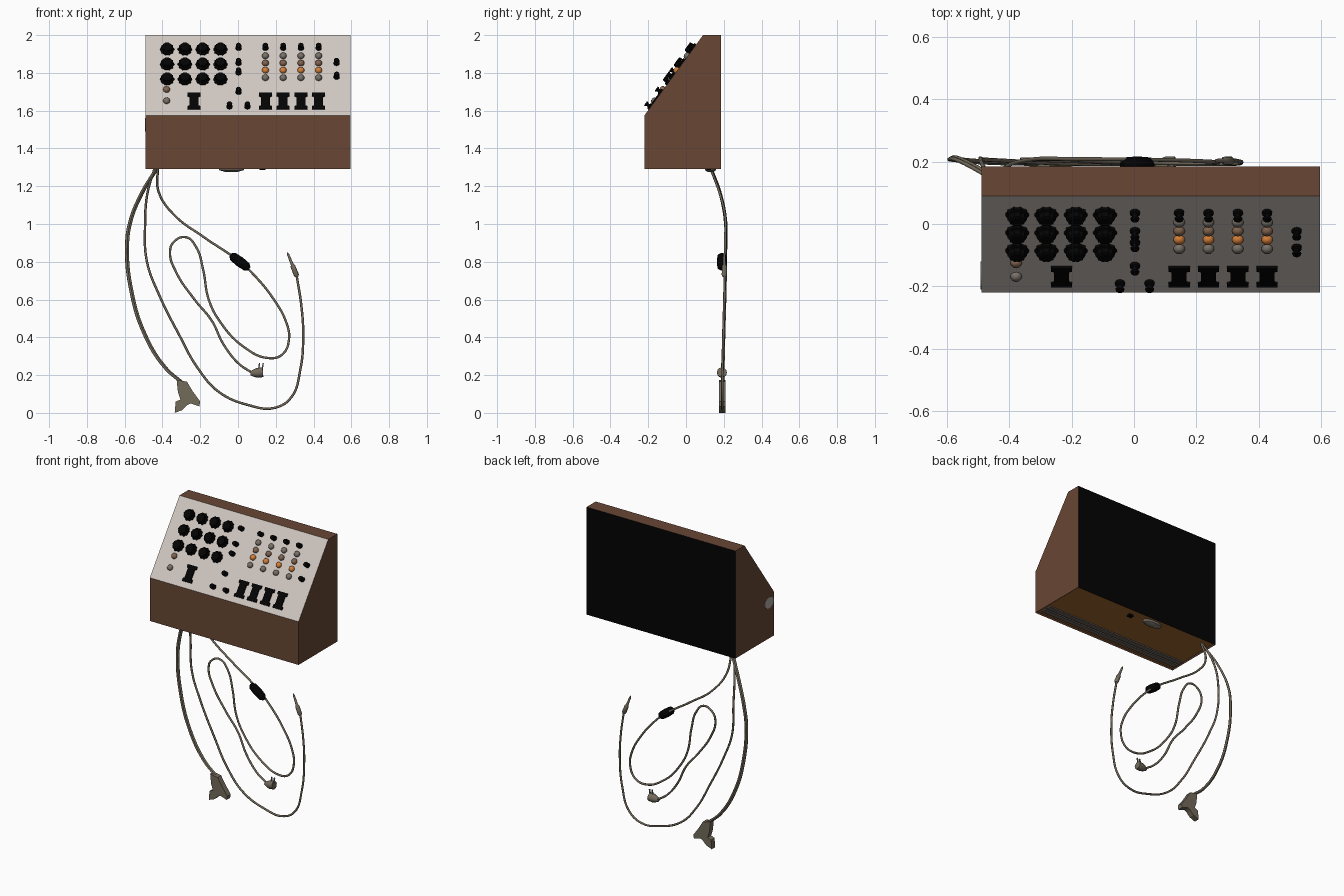
import bpy, bmesh, math
from mathutils import Matrix, Vector

if "Cube" in bpy.data.objects:
    bpy.data.objects.remove(bpy.data.objects["Cube"])


def colour(name, r, g, b):
    m = bpy.data.materials.new(name)
    m.use_nodes = True
    m.diffuse_color = (r, g, b, 1)
    bsdf = m.node_tree.nodes["Principled BSDF"]
    bsdf.inputs["Base Color"].default_value = (r, g, b, 1)
    bsdf.inputs["Roughness"].default_value = 0.7
    return m


wood = colour("wood brown", .138, .062, .034)
cream = colour("panel cream", .63, .57, .53)
black = colour("black", .001, .001, .001)
inner = colour("underside brown", .34, .13, .03)
grey = colour("metal grey", .19, .165, .14)
cord = colour("cord grey", .17, .145, .105)
orange = colour("orange", .65, .21, .04)
tan = colour("dull tan", .22, .125, .075)
dark = colour("dark grey", .13, .11, .095)
badge = colour("badge grey", .42, .4, .38)


def add(name, bm, mats, matrix=Matrix(), smooth=False):
    bmesh.ops.recalc_face_normals(bm, faces=bm.faces[:])
    me = bpy.data.meshes.new(name)
    bm.to_mesh(me)
    bm.free()
    ob = bpy.data.objects.new(name, me)
    bpy.context.collection.objects.link(ob)
    ob.matrix_world = matrix
    for m in mats:
        me.materials.append(m)
    if smooth:
        bpy.ops.object.select_all(action='DESELECT')
        ob.select_set(True)
        bpy.context.view_layer.objects.active = ob
        bpy.ops.object.shade_smooth_by_angle(angle=math.radians(40))


def prism(points, depth):
    """Extrude a closed outline along local z."""
    bm = bmesh.new()
    face = bm.faces.new([bm.verts.new((x, y, 0)) for x, y in points])
    out = bmesh.ops.extrude_face_region(bm, geom=[face])
    moved = [v for v in out["geom"] if isinstance(v, bmesh.types.BMVert)]
    bmesh.ops.translate(bm, verts=moved, vec=(0, 0, depth))
    return bm


def lathe(name, profile, matrix, mat, segs=16, flute=0):
    """Turn (radius, height) pairs about local z, optionally with ridges."""
    bm = bmesh.new()
    rings = []
    for r, h in profile:
        ring = []
        for i in range(segs):
            a = math.tau * i / segs
            q = r * (1 - flute * (i % 2))
            ring.append(bm.verts.new((q * math.cos(a), q * math.sin(a), h)))
        rings.append(ring)
    for lo, hi in zip(rings, rings[1:]):
        for i in range(segs):
            j = (i + 1) % segs
            bm.faces.new((lo[i], lo[j], hi[j], hi[i]))
    bm.faces.new(rings[0])
    bm.faces.new(rings[-1])
    add(name, bm, [mat], matrix, smooth=not flute)


def box(name, centre, size, mat, turn=Matrix()):
    bm = bmesh.new()
    bmesh.ops.create_cube(bm, size=1)
    bmesh.ops.scale(bm, verts=bm.verts[:], vec=size)
    add(name, bm, [mat], Matrix.Translation(centre) @ turn)


# Sloped case: side outline as (y, z), extruded along x
LEFT, RIGHT = -.49, .596
FRONT, BACK, BASE, LIP, CREST, TOP = -.22, .185, 1.29, 1.575, .09, 2.0
outline = [(FRONT, BASE), (BACK, BASE), (BACK, TOP), (CREST, TOP), (FRONT, LIP)]
bm = prism(outline, RIGHT - LEFT)
to_world = Matrix(((0, 0, 1, LEFT), (1, 0, 0, 0), (0, 1, 0, 0), (0, 0, 0, 1)))
bmesh.ops.transform(bm, matrix=to_world, verts=bm.verts[:])
bmesh.ops.recalc_face_normals(bm, faces=bm.faces[:])
bottom = None
for f in bm.faces:
    if f.normal.y > .9:
        f.material_index = 2
    elif f.normal.y < -.5 and f.normal.z > .3:
        f.material_index = 1
    elif f.normal.z < -.9:
        bottom = f
bmesh.ops.inset_individual(bm, faces=[bottom], thickness=.012)
bottom.material_index = 3
bmesh.ops.translate(bm, verts=bottom.verts[:], vec=(0, 0, .008))
add("case", bm, [wood, cream, black, inner])

# Underside fittings and side badge plate
for y in (-.125, -.17):
    box("underside_strip", (.05, y, 1.295), (1.05, .034, .01), dark)
lathe("underside_cup", [(.07, .03), (.065, .01), (.03, 0)],
      Matrix.Translation((-.035, .13, 1.275)) @ Matrix.Diagonal((1, .45, 1, 1)), grey, 24)
box("underside_clip", (.13, .12, 1.293), (.03, .025, .015), black)
lathe("side_plate", [(.045, 0), (.045, .002)],
      Matrix.Translation((LEFT, -.165, 1.525)) @ Matrix.Rotation(-math.pi / 2, 4, 'Y')
      @ Matrix.Diagonal((.8, 1, 1, 1)), badge, 24)

# Panel controls are placed by x and height on the slope
slope = math.atan2(TOP - LIP, CREST - FRONT)


def on_panel(x, z):
    y = FRONT + (z - LIP) / math.tan(slope)
    return Matrix.Translation((x, y, z)) @ Matrix.Rotation(slope, 4, 'X')


big = [(.038, 0), (.038, .01), (.03, .013), (.028, .03), (.022, .033)]
small = [(.016, 0), (.016, .01), (.009, .014), (.009, .022), (.015, .027), (.013, .033)]
button = [(.018, 0), (.018, .008), (.013, .016), (.005, .019)]

for row in range(3):
    for col in range(4):
        lathe("dial_knob", big, on_panel(-.375 + .094 * col, 1.922 - .079 * row), black, 20, .12)

for x, z in [(.003, 1.93), (.003, 1.85), (.003, 1.8), (.003, 1.697), (-.045, 1.62), (.05, 1.62),
             (.522, 1.85), (.522, 1.777)]:
    lathe("small_knob", small, on_panel(x, z), black, 12)

# I-shaped switch outline, mirrored from one quarter
quarter = [(.034, .053), (.034, .034), (.024, .03)]
half = quarter + [(x, -y) for x, y in reversed(quarter)]
switch = half + [(-x, -y) for x, y in half]


def add_switch(x):
    add("slide_switch", prism(switch, .008), [black], on_panel(x, 1.648))


# Four matching channel columns
add_switch(-.233)
for col in range(4):
    x = .145 + .094 * col
    add_switch(x)
    lathe("channel_knob", small, on_panel(x, 1.93), black, 12)
    for z, mat in [(1.888, grey), (1.85, tan), (1.812, orange), (1.772, grey)]:
        lathe("channel_button", button, on_panel(x, z), mat, 12)
lathe("upper_lamp", button, on_panel(-.378, 1.71), tan, 12)
lathe("lower_lamp", button, on_panel(-.378, 1.65), grey, 12)


# Hanging cords sway slightly and curl forward under the case
def depth(z):
    curl = .075 * max(0, min(1, (z - 1.03) / .26)) ** 1.5
    return .2 + .008 * math.cos(3.5 * (z - .95)) - curl


def cable(name, points, radius, shift=0):
    cu = bpy.data.curves.new(name, 'CURVE')
    cu.dimensions = '3D'
    cu.bevel_depth = radius
    cu.bevel_resolution = 2
    cu.resolution_u = 8
    cu.use_fill_caps = True
    sp = cu.splines.new('BEZIER')
    sp.bezier_points.add(len(points) - 1)
    for bp, (x, z) in zip(sp.bezier_points, points):
        bp.co = (x + shift, depth(z) + shift / 2, z)
        bp.handle_left_type = bp.handle_right_type = 'AUTO'
    cu.materials.append(cord)
    ob = bpy.data.objects.new(name, cu)
    bpy.context.collection.objects.link(ob)
    bpy.ops.object.select_all(action='DESELECT')
    ob.select_set(True)
    bpy.context.view_layer.objects.active = ob
    bpy.ops.object.convert(target='MESH')
    bpy.ops.object.shade_smooth()


twin = [(-.43, 1.3), (-.515, 1.16), (-.575, 1.01), (-.592, .88), (-.57, .65),
        (-.5, .42), (-.39, .24), (-.3, .16)]
cable("twin_cord", twin, .0065)
cable("twin_cord_second", twin, .0065, .009)
cable("audio_cord", [(-.44, 1.3), (-.48, 1.16), (-.492, 1), (-.482, .8), (-.42, .63),
      (-.31, .41), (-.215, .24), (-.1, .11), (.06, .04), (.19, .026), (.28, .08),
      (.33, .23), (.345, .42), (.335, .57), (.31, .73)], .0065)
cable("power_cord", [(-.425, 1.3), (-.42, 1.17), (-.34, 1.05), (-.18, .93), (.01, .8),
      (.085, .73), (.19, .6), (.255, .48), (.27, .39), (.235, .31), (.165, .29),
      (.03, .35), (-.1, .49), (-.155, .6), (-.185, .76), (-.22, .875), (-.275, .93),
      (-.34, .905), (-.36, .85), (-.33, .75), (-.23, .6), (-.14, .49), (-.075, .36),
      (.005, .26), (.07, .215)], .0065)


def along(x, z, dx, dz, y):
    """Frame at a point with local z pointing along (dx, dz)."""
    turn = Vector((dx, 0, dz)).to_track_quat('Z', 'Y').to_matrix().to_4x4()
    return Matrix.Translation((x, y, z)) @ turn


# Cord ends: inline box, jack, mains plug, twin connector
lathe("inline_box", [(.01, -.062), (.024, -.045), (.027, 0), (.024, .045), (.01, .062)],
      along(.01, .8, .8, -.6, .19), black, 16)
lathe("audio_jack", [(.008, 0), (.014, .01), (.013, .06), (.008, .07), (.006, .13), (.002, .14)],
      along(.313, .72, -.4, 1, .203), cord, 12)
lathe("mains_plug", [(.01, -.035), (.018, -.02), (.026, 0), (.026, .032)],
      along(.1, .212, 1, .1, .19), cord, 12)
for x in (.111, .13):
    box("plug_prong", (x, .19, .242), (.007, .007, .045), grey, Matrix.Rotation(.15, 4, 'Y'))
clump = [(-.325, .175), (-.27, .165), (-.24, .115), (-.2, .06), (-.205, .035), (-.25, .05),
         (-.27, .04), (-.295, .015), (-.335, 0), (-.33, .06), (-.305, .07), (-.318, .11)]
add("twin_connector", prism(clump, .036), [cord],
    Matrix.Translation((0, .21, 0)) @ Matrix.Rotation(math.pi / 2, 4, 'X'))
